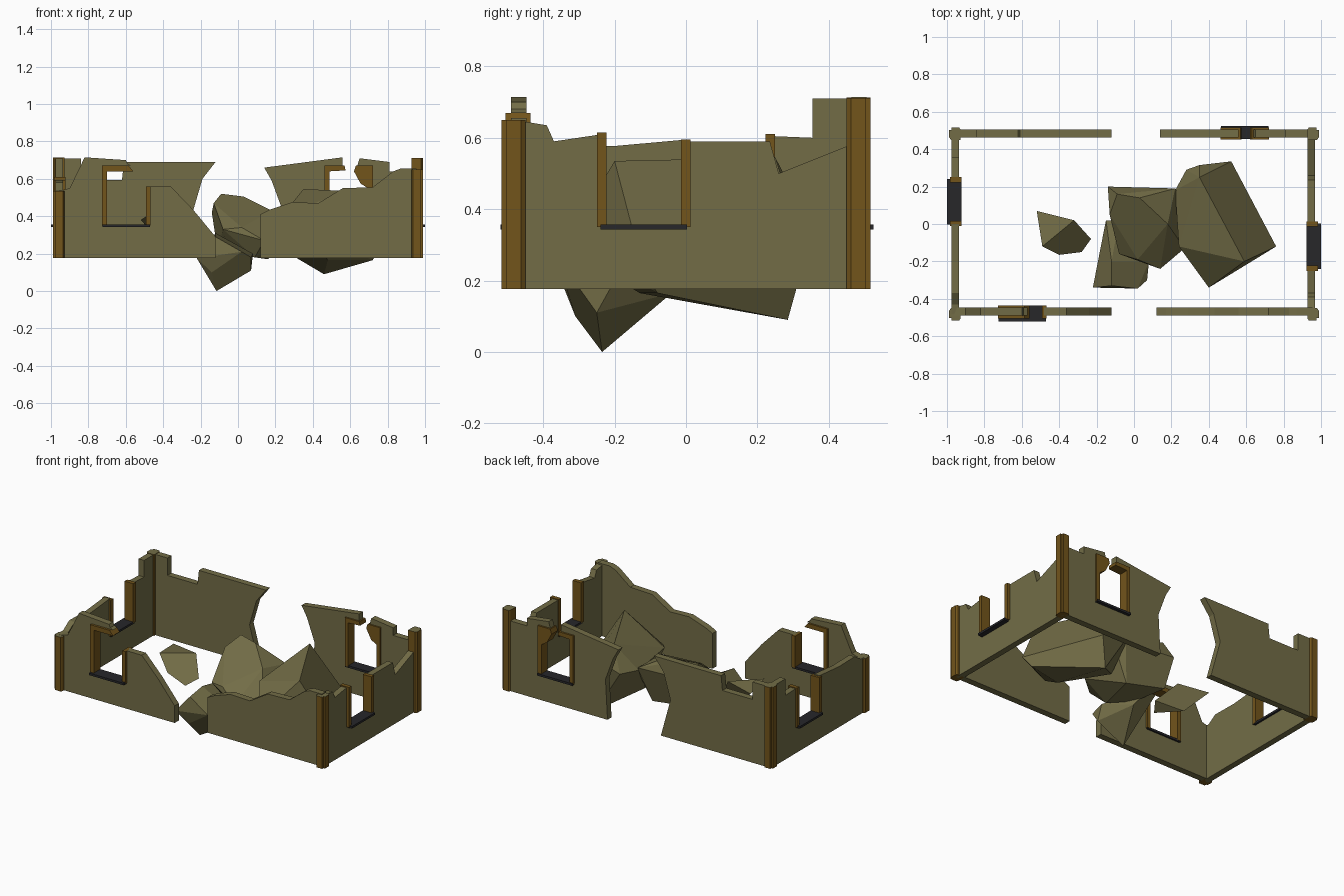
import bpy, bmesh
from mathutils import Vector

if "Cube" in bpy.data.objects:
    bpy.data.objects.remove(bpy.data.objects["Cube"])

def material(name, rgb):
    m = bpy.data.materials.new(name)
    m.diffuse_color = (*rgb, 1)
    m.use_nodes = True
    m.node_tree.nodes["Principled BSDF"].inputs["Base Color"].default_value = m.diffuse_color
    return m

STONE = material("plaster", (0.17, 0.152, 0.062))
WOOD = material("wood", (0.17, 0.09, 0.011))
DARK = material("sill", (0.02, 0.02, 0.023))
BASE = 0.177  # underside of the walls

def finish(name, bm, *mats):
    bmesh.ops.recalc_face_normals(bm, faces=bm.faces)
    me = bpy.data.meshes.new(name)
    bm.to_mesh(me)
    bm.free()
    for m in mats:
        me.materials.append(m)
    ob = bpy.data.objects.new(name, me)
    bpy.context.collection.objects.link(ob)
    return ob

def slab(name, profile, axis, a, b, *mats):
    """Extrude a 2D profile along an axis from a to b."""
    def put(u, v, w):
        return {"x": (w, u, v), "y": (u, w, v), "z": (u, v, w)}[axis]
    bm = bmesh.new()
    face = bm.faces.new([bm.verts.new(put(u, v, a)) for u, v in profile])
    ext = bmesh.ops.extrude_face_region(bm, geom=[face])["geom"]
    verts = [g for g in ext if isinstance(g, bmesh.types.BMVert)]
    bmesh.ops.translate(bm, verts=verts, vec=Vector(put(0, 0, b - a)))
    if len(mats) > 1:  # second material caps the top
        for f in bm.faces:
            if all(v.co.z > b - 1e-4 for v in f.verts):
                f.material_index = 1
    return finish(name, bm, *mats)

def bar(name, u0, u1, z0, z1, axis, a, b, *mats):
    return slab(name, [(u0, z0), (u1, z0), (u1, z1), (u0, z1)], axis, a, b, *mats)

def rock(name, points):
    """Faceted boulder as the hull of a few corner points."""
    bm = bmesh.new()
    for p in points:
        bm.verts.new(p)
    hull = bmesh.ops.convex_hull(bm, input=bm.verts)
    junk = [g for g in hull["geom_interior"] if isinstance(g, bmesh.types.BMVert)]
    bmesh.ops.delete(bm, geom=junk, context="VERTS")
    bmesh.ops.dissolve_limit(bm, angle_limit=0.2, verts=bm.verts, edges=bm.edges)
    return finish(name, bm, STONE)

# Broken walls, window openings are notches in the outline
slab("front_wall_left", [
    (-.96, BASE), (-.96, .535), (-.90, .55), (-.82, .715), (-.60, .70), (-.59, .68),
    (-.57, .67), (-.71, .67), (-.71, .35), (-.48, .35), (-.48, .56), (-.36, .56),
    (-.24, .435), (-.12, .29), (-.12, BASE)], "y", -.49, -.447, STONE)
slab("front_wall_right", [
    (.12, BASE), (.12, .41), (.17, .435), (.29, .475), (.43, .47), (.56, .55),
    (.72, .555), (.83, .64), (.87, .655), (.955, .655), (.955, BASE)],
    "y", -.49, -.447, STONE)
slab("back_wall_left", [
    (-.96, BASE), (-.96, .71), (-.84, .71), (-.84, .595), (-.62, .595), (-.61, .69),
    (-.12, .69), (-.19, .60), (-.24, .43), (-.17, BASE)], "y", .463, .505, STONE)
slab("back_wall_right", [
    (.22, BASE), (.235, .44), (.18, .59), (.14, .66), (.56, .715), (.56, .67),
    (.48, .67), (.48, .35), (.71, .35), (.71, .66), (.635, .66), (.65, .71),
    (.81, .69), (.81, .64), (.955, .64), (.955, BASE)], "y", .463, .505, STONE)
slab("left_wall", [
    (-.48, BASE), (-.48, .535), (-.43, .54), (-.37, .58), (-.2, .577), (0, .595),
    (0, .35), (.235, .35), (.235, .605), (.355, .60), (.355, .71), (.495, .71),
    (.495, BASE)], "x", -.975, -.935, STONE)
slab("right_wall", [
    (-.48, BASE), (-.48, .65), (-.39, .635), (-.37, .59), (-.235, .61), (-.235, .35),
    (0, .35), (0, .59), (.235, .59), (.26, .50), (.36, .54), (.46, .58),
    (.495, .58), (.495, BASE)], "x", .927, .967, STONE)

# Window in the front wall
F = ("y", -.505, -.435)
bar("front_window_jamb_outer", -.727, -.70, .35, .67, *F, WOOD)
bar("front_window_jamb_inner", -.493, -.468, .35, .56, *F, WOOD)
slab("front_window_lintel", [(-.70, .64), (-.56, .64), (-.585, .67), (-.70, .67)], *F, WOOD)
bar("front_window_sill", -.725, -.47, .343, .357, "y", -.52, -.437, DARK)

# Window in the back wall
B = ("y", .453, .517)
bar("back_window_jamb_inner", .463, .488, .35, .67, *B, WOOD)
slab("back_window_lintel", [(.488, .64), (.575, .645), (.57, .67), (.488, .67)], *B, WOOD)
slab("back_window_jamb_broken", [
    (.695, .35), (.722, .35), (.722, .67), (.63, .67), (.62, .64), (.655, .575),
    (.695, .55)], *B, WOOD)
bar("back_window_sill", .465, .72, .343, .357, "y", .455, .525, DARK)

# Open-topped windows in the side walls
for side, s, top0, top1 in (("left", -1, .59, .61), ("right", 1, .595, .615)):
    lo, hi = sorted((s * .922, s * .985))
    y0, y1 = (-.012, .25) if s < 0 else (-.25, .013)
    ta, tb = (top0, top1) if s < 0 else (top1, top0)
    bar(side + "_window_jamb_front", y0, y0 + .027, .35, ta, "x", lo, hi, WOOD)
    bar(side + "_window_jamb_back", y1 - .027, y1, .35, tb, "x", lo, hi, WOOD)
    lo, hi = sorted((s * .923, s * 1.0))
    bar(side + "_window_sill", y0 + .01, y1 - .01, .343, .357, "x", lo, hi, DARK)

# Corner posts with a stepped outer edge and plaster-coloured top
SECTION = [(.928, .45), (.978, .45), (.988, .462), (.988, .503), (.977, .503),
           (.977, .517), (.935, .517), (.928, .505)]
for name, sx, sy, top in (("front_left", -1, -1, .535), ("front_right", 1, -1, .65),
                          ("back_left", -1, 1, .713), ("back_right", 1, 1, .712)):
    slab("corner_post_" + name, [(sx * x, sy * y) for x, y in SECTION], "z",
         BASE, top, WOOD, STONE)

# Boulders that broke through the house
rock("boulder_centre", [
    (-.14, .20, .42), (-.09, .16, .52), (.03, .14, .505), (.22, .19, .40), (.25, .14, .34),
    (.18, .0, .43), (.27, -.13, .27), (.14, -.24, .27), (.02, -.19, .34), (-.08, -.16, .33),
    (-.13, .05, .47), (-.11, .15, .22), (.16, .12, .17), (.09, -.15, .18), (-.05, -.05, .2)])
rock("boulder_low", [
    (-.22, -.34, .175), (-.15, .02, .25), (-.08, .02, .24), (.08, -.20, .20), (.07, -.30, .18),
    (.02, -.345, .21), (-.12, -.33, .29), (-.12, -.2, .31), (-.115, -.235, 0),
    (-.14, -.31, .10), (.07, -.25, .11), (-.03, -.04, .165)])
# Long top ridge runs from the back left to the front right of this one
rock("boulder_right", [
    (.22, .18, .38), (.28, .29, .38), (.35, .315, .42), (.35, .25, .545), (.52, .335, .27),
    (.59, -.20, .535), (.76, -.12, .23), (.72, -.08, .165), (.60, -.225, .36), (.40, -.34, .30),
    (.24, -.12, .41), (.24, .08, .22), (.46, .285, .09), (.48, -.13, .165)])
rock("boulder_left", [
    (-.52, .07, .38), (-.32, .02, .39), (-.23, -.08, .285), (-.28, -.15, .25),
    (-.40, -.165, .31), (-.49, -.12, .40), (-.40, -.02, .25)])
